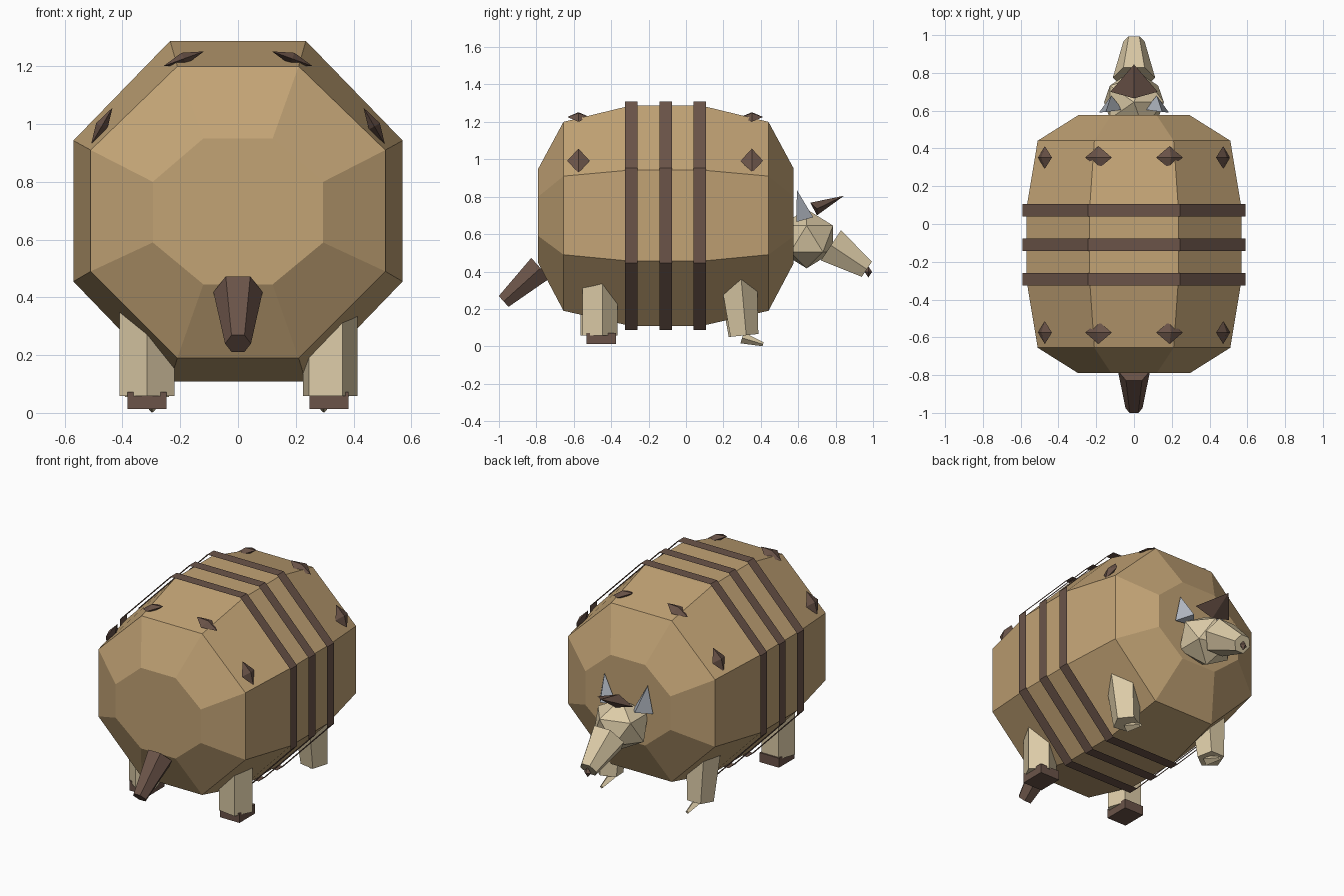
import bpy, bmesh, math
from mathutils import Vector, Matrix

if "Cube" in bpy.data.objects:
    bpy.data.objects.remove(bpy.data.objects["Cube"])


def material(name, rgb):
    m = bpy.data.materials.new(name)
    lin = [((c / 255 + 0.055) / 1.055) ** 2.4 for c in rgb]
    m.diffuse_color = (*lin, 1)
    m.use_nodes = True
    m.node_tree.nodes["Principled BSDF"].inputs["Base Color"].default_value = m.diffuse_color
    return m


TAN = material("tan shell", (194, 163, 117))
CREAM = material("cream skin", (220, 203, 167))
BROWN = material("dark brown", (107, 84, 73))
GREY = material("pale grey", (176, 182, 192))


def finish(name, bm, mat, closed=True):
    if closed:
        bmesh.ops.recalc_face_normals(bm, faces=bm.faces)
    me = bpy.data.meshes.new(name)
    bm.to_mesh(me)
    bm.free()
    me.materials.append(mat)
    ob = bpy.data.objects.new(name, me)
    bpy.context.collection.objects.link(ob)
    return ob


def loft(name, rings, mat, caps=True):
    """Skin a list of equal-sized point rings."""
    bm = bmesh.new()
    vs = [[bm.verts.new(p) for p in r] for r in rings]
    n = len(vs[0])
    for a, b in zip(vs, vs[1:]):
        for i in range(n):
            j = (i + 1) % n
            bm.faces.new((a[i], a[j], b[j], b[i]))
    if caps:
        bm.faces.new(vs[0])
        bm.faces.new(vs[-1])
    return finish(name, bm, mat)


def frustum(name, p0, p1, r0, r1, sides, mat, phase=0.0):
    """Tapered prism between two points; vertex 0 lies along +x at phase 0."""
    p0, p1 = Vector(p0), Vector(p1)
    d = (p1 - p0).normalized()
    u = (Vector((1, 0, 0)) - d * d.x).normalized()
    v = d.cross(u)
    if v.y < 0 and abs(d.z) > 0.8:
        v = -v
    rings = []
    for p, r in ((p0, r0), (p1, r1)):
        angles = [math.radians(phase) + math.tau * i / sides for i in range(sides)]
        rings.append([p + (u * math.cos(a) + v * math.sin(a)) * r for a in angles])
    return loft(name, rings, mat)


def hull(name, points, mat):
    bm = bmesh.new()
    for p in points:
        bm.verts.new(p)
    bmesh.ops.convex_hull(bm, input=bm.verts)
    return finish(name, bm, mat)


def octagon(y, top_x, top, side_x, high, low, bottom):
    half = [(top_x, top), (side_x, high), (side_x, low), (top_x, bottom)]
    pts = half + [(-x, z) for x, z in reversed(half)]
    return [Vector((x, y, z)) for x, z in pts]


# Shell: octagonal barrel, the same at both ends
MID_Y = -0.107
profile = [
    (0.683, 0.12, 0.95, 0.295, 0.80, 0.59, 0.445),
    (0.548, 0.21, 1.20, 0.51, 0.91, 0.49, 0.19),
    (0.185, 0.235, 1.288, 0.57, 0.943, 0.455, 0.108),
]
rings = [octagon(MID_Y - p[0], *p[1:]) for p in profile]
rings += [octagon(MID_Y + p[0], *p[1:]) for p in reversed(profile)]
loft("shell", rings, TAN)

# Thin open bands floating just off the shell
for i, y in enumerate((-0.292, -0.109, 0.073)):
    edge = [octagon(y + s * 0.033, 0.243, 1.31, 0.59, 0.953, 0.446, 0.087) for s in (-1, 1)]
    loft(f"shell_band_{i + 1}", edge, BROWN, caps=False)

# Flattened studs on the upper shell facets
for y in (-0.575, 0.352):
    for side in (-1, 1):
        for label, x, z, tilt in (("upper", 0.188, 1.226, 20), ("lower", 0.472, 0.992, 60)):
            bm = bmesh.new()
            rot = Matrix.Rotation(math.radians(tilt * side), 3, 'Y')
            for axis, r in enumerate((0.075, 0.06, 0.022)):
                for s in (-1, 1):
                    v = Vector((0, 0, 0))
                    v[axis] = s * r
                    bm.verts.new(rot @ v + Vector((x * side, y, z)))
            bmesh.ops.convex_hull(bm, input=bm.verts)
            finish(f"{label}_stud", bm, BROWN)

# Tail
frustum("tail", (0, -0.778, 0.418), (0, -0.975, 0.24), 0.085, 0.045, 6, BROWN)

# Legs, hind hooves and front claws
for side, phase in ((-1, 270), (1, 10)):
    x = 0.315 * side
    frustum("hind_leg", (x, -0.465, 0.40), (x, -0.465, 0.058), 0.1, 0.1, 5, CREAM, phase)
    hoof = [(x + a * 0.067, -0.453 + b * 0.078, z)
            for a in (-1, 1) for b in (-1, 1) for z in (0.013, 0.072)]
    hull("hind_hoof", hoof, BROWN)
    frustum("front_leg", (x, 0.275, 0.38), (x, 0.308, 0.058), 0.105, 0.08, 5, CREAM, phase)
    frustum("front_claw", (0.297 * side, 0.30, 0.045), (0.297 * side, 0.412, 0.011),
            0.03, 0.011, 4, CREAM)

# Head: faceted ball with a tapered snout
bm = bmesh.new()
bmesh.ops.create_icosphere(bm, subdivisions=1, radius=0.158)
bmesh.ops.scale(bm, vec=(1.12, 1.05, 1), verts=bm.verts)
bmesh.ops.translate(bm, vec=(0, 0.645, 0.575), verts=bm.verts)
finish("head", bm, CREAM)
frustum("snout", (0, 0.775, 0.54), (0, 0.967, 0.412), 0.112, 0.056, 6, CREAM)

# Nose
nose = [(s * 0.025, 0.975, 0.398) for s in (-1, 1)]
nose += [(0, 0.975 + s * 0.02, 0.398) for s in (-1, 1)]
nose += [(0, 0.975, 0.398 + s * 0.03) for s in (-1, 1)]
hull("nose", nose, BROWN)

# Crest pointing forward from the brow
hull("brow_crest", [(-0.125, 0.70, 0.735), (0.125, 0.70, 0.735), (0, 0.665, 0.768),
                    (0, 0.70, 0.70), (0, 0.845, 0.805)], BROWN)

# Ears
for s in (-1, 1):
    hull("ear", [(0.15 * s, 0.593, 0.835), (0.06 * s, 0.605, 0.67),
                 (0.185 * s, 0.59, 0.665), (0.12 * s, 0.68, 0.69)], GREY)
